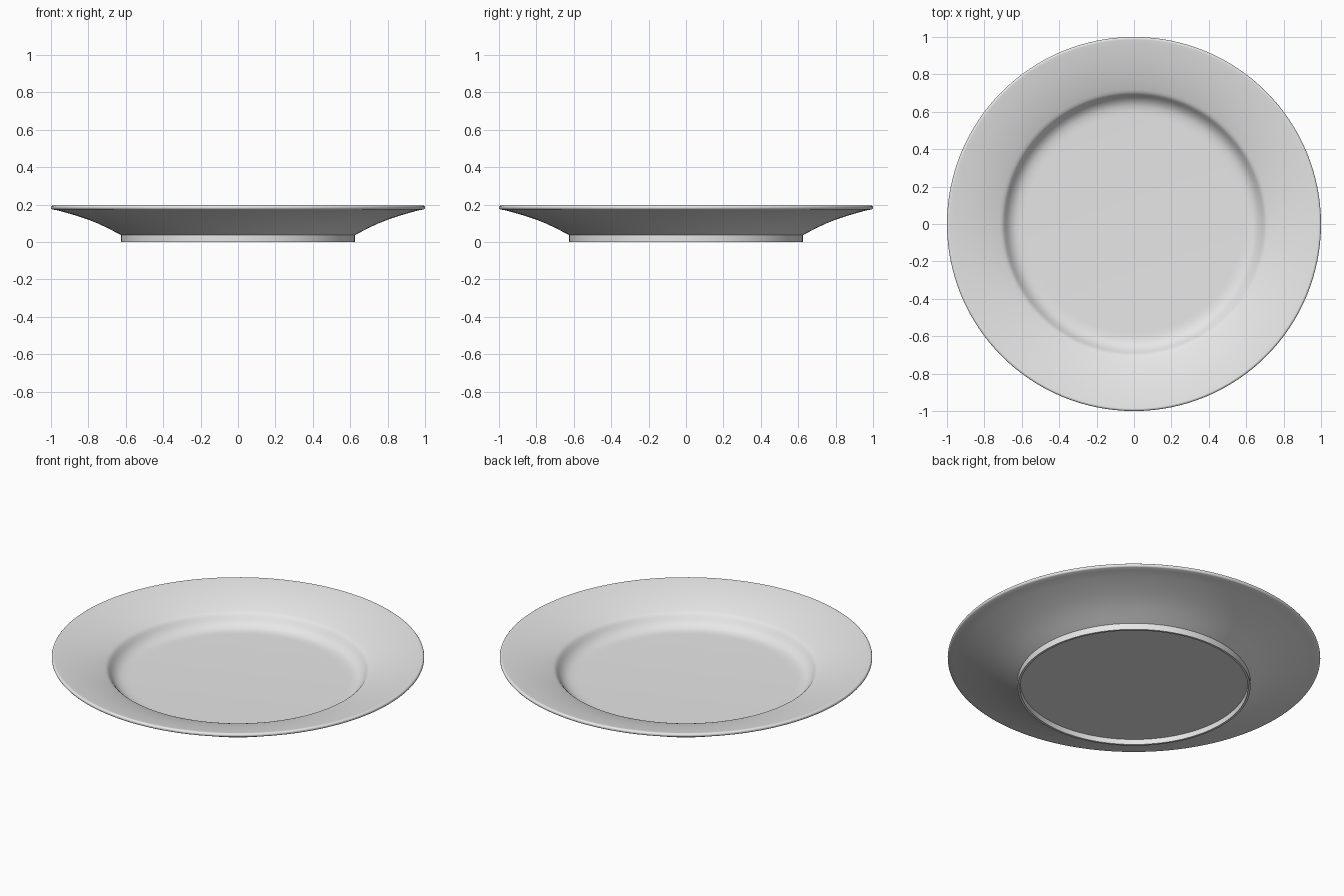
import bpy, bmesh, math
from mathutils import Vector

SEGMENTS = 128

cube = bpy.data.objects.get("Cube")
if cube:
    bpy.data.objects.remove(cube)

# Glazed ceramic, one colour
glaze = bpy.data.materials.new("pale_grey_ceramic")
glaze.use_nodes = True
colour = (0.8, 0.8, 0.8, 1)
glaze.diffuse_color = colour
glaze.node_tree.nodes["Principled BSDF"].inputs["Base Color"].default_value = colour


def arc(centre, radius, start, end, steps):
    """Points on a circular arc, angles in degrees."""
    angles = [math.radians(start + (end - start) * i / steps) for i in range(steps + 1)]
    return [(centre[0] + radius * math.cos(a), centre[1] + radius * math.sin(a)) for a in angles]


def lathe(name, profile, material):
    """Revolve a (radius, height) profile around the z axis."""
    bm = bmesh.new()
    verts = [bm.verts.new((r, 0, z)) for r, z in profile]
    edges = [bm.edges.new(pair) for pair in zip(verts, verts[1:])]
    bmesh.ops.spin(bm, geom=verts + edges, cent=Vector(), axis=(0, 0, 1),
                   angle=math.tau, steps=SEGMENTS)
    bmesh.ops.remove_doubles(bm, verts=bm.verts[:], dist=0.0005)
    bmesh.ops.recalc_face_normals(bm, faces=bm.faces[:])
    mesh = bpy.data.meshes.new(name)
    bm.to_mesh(mesh)
    bm.free()
    mesh.materials.append(material)
    obj = bpy.data.objects.new(name, mesh)
    bpy.context.collection.objects.link(obj)
    return obj


# Recessed base and narrow foot ring
foot = [(0, 0.03), (0.59, 0.03), (0.61, 0.03), (0.612, 0), (0.625, 0), (0.625, 0.037)]
# Flared underside
underside = [(0.66, 0.055), (0.70, 0.076), (0.75, 0.099), (0.80, 0.119),
             (0.86, 0.139), (0.92, 0.157), (0.97, 0.17)]
# Rounded lip
lip = arc((0.989, 0.184), 0.011, -72, 105, 9)
# Broad rim, falling gently to the shoulder
rim = [(0.96, 0.19), (0.90, 0.179), (0.83, 0.162), (0.77, 0.144), (0.72, 0.127)]
# Shoulder, well wall and flat floor
well = [(0.706, 0.121), (0.698, 0.115), (0.69, 0.105), (0.68, 0.091), (0.668, 0.077),
        (0.65, 0.063), (0.63, 0.055), (0.605, 0.051), (0.58, 0.05), (0, 0.05)]

plate = lathe("plate", foot + underside + lip + rim + well, glaze)

bpy.ops.object.select_all(action="DESELECT")
plate.select_set(True)
bpy.context.view_layer.objects.active = plate
bpy.ops.object.shade_smooth_by_angle(angle=math.radians(35))
